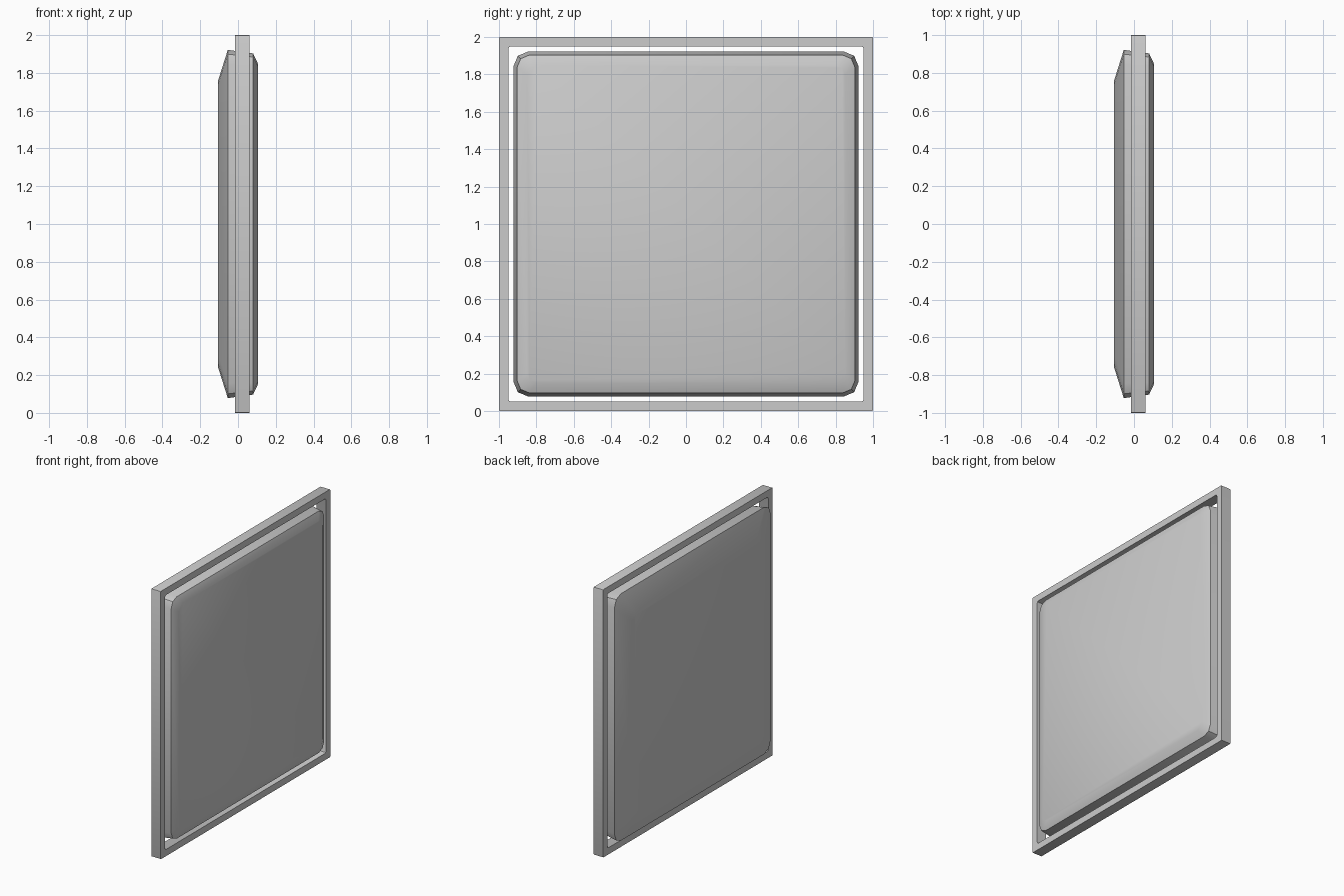
import bpy, bmesh, math

if "Cube" in bpy.data.objects:
    bpy.data.objects.remove(bpy.data.objects["Cube"])


def rounded_square(x, half, radius, segs):
    """Points of a rounded square in the YZ plane, centred on z = 1."""
    pts = []
    c = half - radius
    for k, (sy, sz) in enumerate([(1, 1), (-1, 1), (-1, -1), (1, -1)]):
        for i in range(segs + 1):
            a = math.radians(90) * (k + i / segs)
            pts.append((x, sy * c + radius * math.cos(a), 1 + sz * c + radius * math.sin(a)))
    return pts


def loft(name, rings, segs, closed):
    """Skin rings of (x, half size, corner radius); cap the ends or close the loop."""
    bm = bmesh.new()
    loops = [[bm.verts.new(p) for p in rounded_square(*r, segs)] for r in rings]
    pairs = list(zip(loops, loops[1:]))
    if closed:
        pairs.append((loops[-1], loops[0]))
    else:
        bm.faces.new(loops[0])
        bm.faces.new(loops[-1])
    for a, b in pairs:
        for i in range(len(a)):
            j = (i + 1) % len(a)
            bm.faces.new((a[i], a[j], b[j], b[i]))
    bmesh.ops.recalc_face_normals(bm, faces=bm.faces)
    mesh = bpy.data.meshes.new(name)
    bm.to_mesh(mesh)
    bm.free()
    obj = bpy.data.objects.new(name, mesh)
    bpy.context.collection.objects.link(obj)
    bpy.ops.object.select_all(action='DESELECT')
    obj.select_set(True)
    bpy.context.view_layer.objects.active = obj
    bpy.ops.object.shade_smooth_by_angle(angle=math.radians(30))
    return obj


# Thin square border
loft("outer_frame", [(-0.015, 0.95, 0.015), (-0.015, 1.0, 0.006),
                     (0.062, 1.0, 0.006), (0.062, 0.95, 0.015)], 2, True)

# Floating panel: wide slope on the -x side, narrow slope on the +x side
loft("centre_panel", [(-0.105, 0.76, 0.07), (-0.054, 0.922, 0.078),
                      (0.08, 0.903, 0.065), (0.105, 0.85, 0.05)], 2, False)
